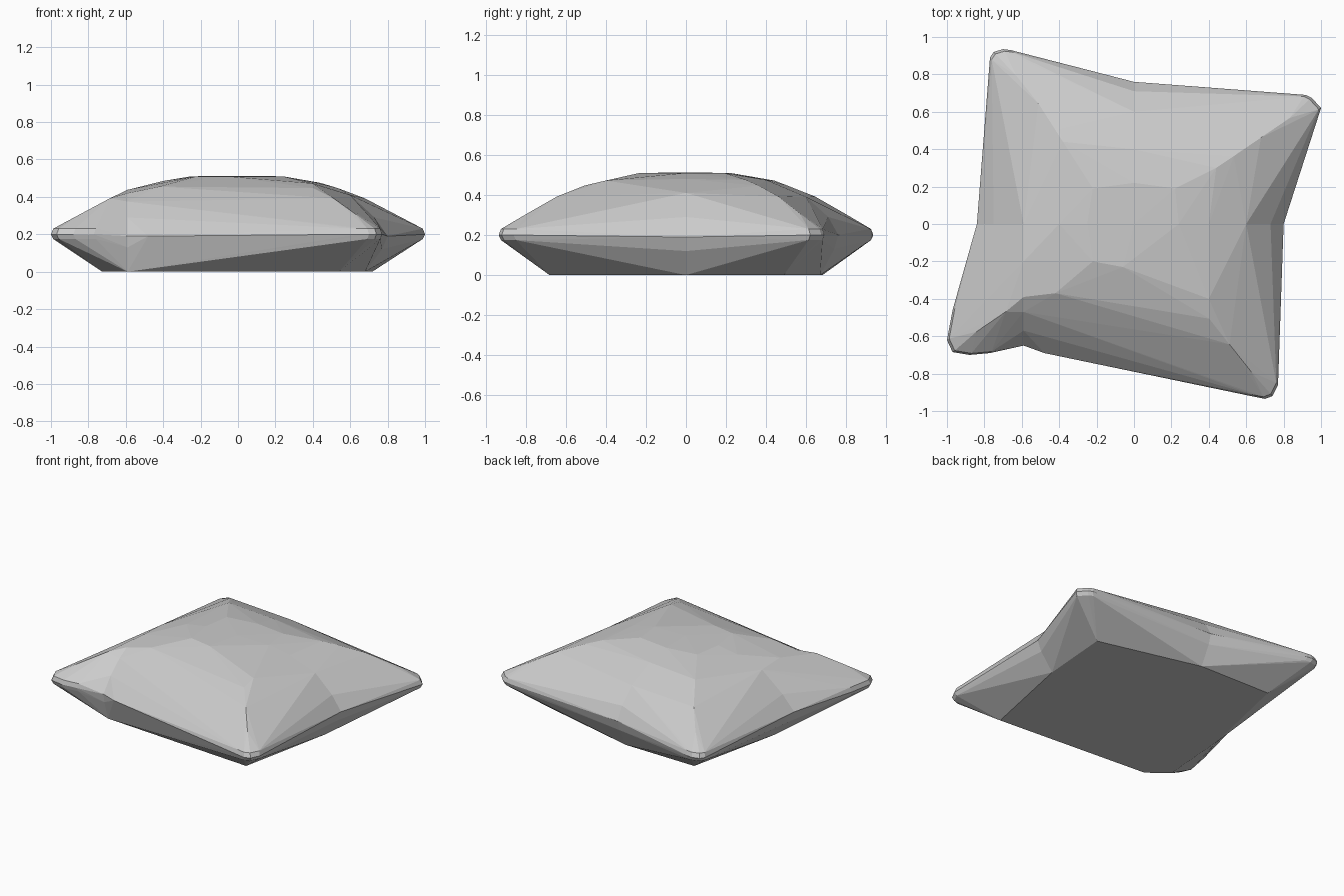
import bpy, bmesh

if "Cube" in bpy.data.objects:
    bpy.data.objects.remove(bpy.data.objects["Cube"])

CUT = -0.59  # seam position along the front edge

# Cross-sections where the four cushion lobes meet: (distance, height)
right = [(.24, .51), (.4, .48), (.6, .41), (.73, .29), (.8, .19), (.77, .12), (.68, 0)]
left = [(-.25, .51), (-.4, .485), (CUT, .43), (-.75, .3), (-.84, .2), (-.8, .12), (-.69, 0)]
back = [(.22, .51), (.4, .475), (.6, .39), (.71, .29), (.76, .2), (.74, .13), (.67, 0)]
front_cut = [(-.2, .438), (-.39, .42), (-.47, .375), (-.57, .29), (-.65, .19), (-.64, .13), (-.6, 0)]

sec_right = [(x, 0, z) for x, z in right]
sec_left = [(x, 0, z) for x, z in left]
sec_back = [(0, y, z) for y, z in back]
sec_front = [(CUT, y, z) for y, z in front_cut]
centre = [(0, 0, .512), (0, 0, 0)]
cut_mid = [(CUT, 0, .43), (CUT, 0, 0)]


def tip(outline, corner):
    """Blunt corner tip plus the ridge running towards the middle."""
    pts = [(x, y, .2) for x, y in outline]
    pts += [(x * .988, y * .988, z) for x, y in outline for z in (.175, .23)]
    ridge = [(.86, .308), (.7, .392), (.55, .447), (.74, 0)]
    pts += [(corner[0] * s, corner[1] * s, z) for s, z in ridge]
    return pts


back_left_tip = tip([(-.77, .89), (-.75, .92), (-.70, .935), (-.66, .93)], (-.73, .92))
back_right_tip = tip([(.92, .69), (.95, .675), (1, .62), (.985, .59)], (.97, .66))
front_right_tip = tip([(.77, -.86), (.74, -.92), (.70, -.935), (.65, -.925)], (.73, -.92))
front_left_tip = [p for p in tip([(-.77, -.69), (-.88, -.70), (-.97, -.685),
                                  (-1, -.62), (-.97, -.46)], (-.98, -.67)) if p[0] <= CUT]

# Each lobe: its points and the inner planes (axis, value) left open
lobes = [
    (centre + sec_left + sec_back + back_left_tip
     + [(-.22, .19, .51), (-.38, .44, .472)], [(0, 0), (1, 0)]),
    (centre + sec_right + sec_back + back_right_tip
     + [(.22, .19, .51), (.44, .3, .475)], [(0, 0), (1, 0)]),
    (centre + sec_right + sec_left[:3] + cut_mid + sec_front + front_right_tip
     + [(-.22, -.2, .51), (-.06, -.23, .51), (.23, -.34, .485), (-.42, -.37, .455),
        (-.48, -.69, .19), (.4, -.4, .472)], [(1, 0), (0, CUT)]),
    (cut_mid + sec_left[2:] + sec_front + front_left_tip, [(1, 0), (0, CUT)]),
]

bm = bmesh.new()
for pts, planes in lobes:
    lobe = bmesh.new()
    verts = [lobe.verts.new(p) for p in dict.fromkeys(pts)]
    bmesh.ops.convex_hull(lobe, input=verts)
    bmesh.ops.delete(lobe, geom=[v for v in lobe.verts if not v.link_faces], context='VERTS')
    inner = [f for f in lobe.faces if any(
        all(abs(v.co[a] - c) < 1e-4 for v in f.verts) for a, c in planes)]
    bmesh.ops.delete(lobe, geom=inner, context='FACES')
    new = {v: bm.verts.new(v.co) for v in lobe.verts}
    for f in lobe.faces:
        bm.faces.new([new[v] for v in f.verts])
    lobe.free()

# Weld lobes into one cushion
bmesh.ops.remove_doubles(bm, verts=bm.verts[:], dist=1e-4)
bmesh.ops.recalc_face_normals(bm, faces=bm.faces[:])
mesh = bpy.data.meshes.new("cushion")
bm.to_mesh(mesh)
bm.free()
cushion = bpy.data.objects.new("cushion", mesh)
bpy.context.collection.objects.link(cushion)
